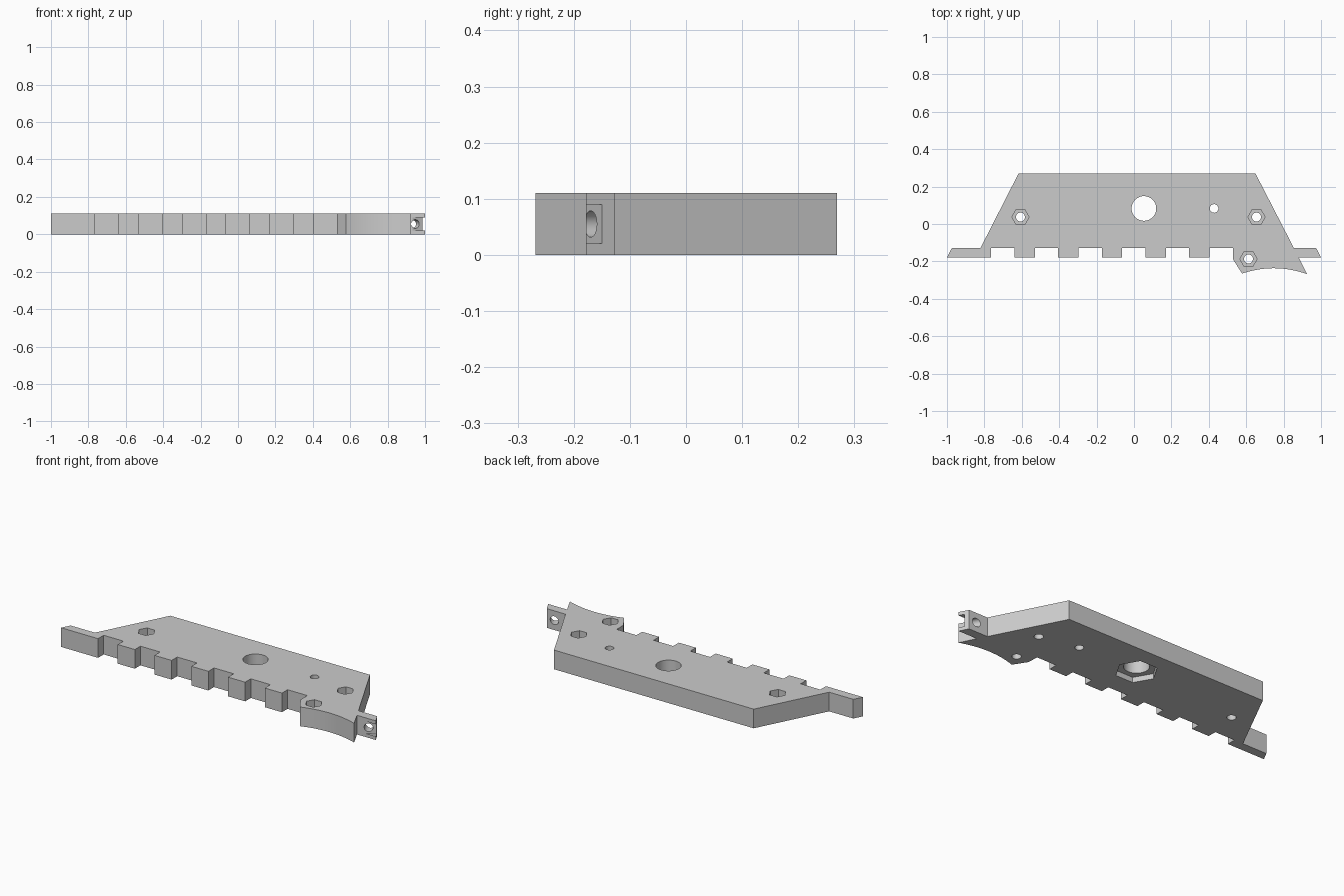
import bpy, bmesh, math
from mathutils import Matrix, Vector

if "Cube" in bpy.data.objects:
    bpy.data.objects.remove(bpy.data.objects["Cube"], do_unlink=True)

HEIGHT = 0.11
FRONT, NOTCH = -0.178, -0.127

grey = bpy.data.materials.new("light_grey")
grey.use_nodes = True
colour = (0.6, 0.6, 0.6, 1)
grey.diffuse_color = colour
grey.node_tree.nodes["Principled BSDF"].inputs["Base Color"].default_value = colour


def prism(name, outline, low, high, matrix=Matrix()):
    """Extrude a closed 2D outline along local z."""
    bm = bmesh.new()
    face = bm.faces.new([bm.verts.new((x, y, low)) for x, y in outline])
    top = bmesh.ops.extrude_face_region(bm, geom=[face])["geom"]
    bmesh.ops.translate(bm, vec=(0, 0, high - low),
                        verts=[v for v in top if isinstance(v, bmesh.types.BMVert)])
    bm.transform(matrix)
    bmesh.ops.recalc_face_normals(bm, faces=bm.faces)
    mesh = bpy.data.meshes.new(name)
    bm.to_mesh(mesh)
    bm.free()
    mesh.materials.append(grey)
    obj = bpy.data.objects.new(name, mesh)
    bpy.context.collection.objects.link(obj)
    return obj


def ring(radius, sides, x=0, y=0):
    return [(x + radius * math.cos(math.tau * i / sides),
             y + radius * math.sin(math.tau * i / sides)) for i in range(sides)]


# Plate outline: sloped back, end tabs, toothed front edge, curved foot
outline = [(-0.973, NOTCH), (-1, FRONT)]
for i in range(6):
    start = -0.764 + 0.2335 * i
    end = start + 0.125
    outline += [(start, FRONT), (start, NOTCH), (end, NOTCH)]
    if i < 5:
        outline.append((end, FRONT))
outline.append((0.53, -0.19))
for i in range(25):
    t = i / 24
    outline.append((0.578 + 0.347 * t, -0.265 - 0.003 * t + 0.12 * t * (1 - t)))
outline += [(0.88, FRONT), (1, FRONT), (0.973, NOTCH), (0.854, NOTCH),
            (0.65, 0.269), (-0.618, 0.269), (-0.82, NOTCH)]
plate = prism("mounting_plate", outline, 0, HEIGHT)

cutters = []


def cut(*args):
    cutters.append(prism("cutter", *args))


# Bolt holes with hexagonal pockets in the top
for x, y in [(-0.607, 0.037), (0.655, 0.037), (0.612, -0.187)]:
    cut(ring(0.024, 32, x, y), -0.1, 0.2)
    cut(ring(0.046, 6, x, y), 0.05, 0.2)

# Large centre hole with a hexagonal pocket underneath, and a small pin hole
cut(ring(0.066, 48, 0.053, 0.083), -0.1, 0.2)
cut(ring(0.11, 6, 0.053, 0.083), -0.1, 0.03)
cut(ring(0.023, 32, 0.428, 0.083), -0.1, 0.2)

# Angled screw holes in the end tabs: round seat on one, open nut slot on the other
nut_slot = [(-0.04, 0), (-0.02, -0.035), (0.1, -0.035), (0.1, 0.035), (-0.02, 0.035)]
for side, x, y, seat in [(-1, -0.93, -0.164, ring(0.05, 40)), (1, 0.948, -0.17, nut_slot)]:
    axis = Vector((-side * 0.47, 0.88, 0)).normalized()
    outward = Vector((side * axis.y, -side * axis.x, 0))
    frame = Matrix((outward, axis.cross(outward), axis)).transposed().to_4x4()
    frame.translation = (x, y, HEIGHT / 2)
    cut(ring(0.0235, 32), -0.08, 0.1, frame)
    cut(seat, -0.12, 0, frame)

# Apply the cuts and remove the cutters
bpy.context.view_layer.objects.active = plate
plate.select_set(True)
for cutter in cutters:
    cutter.hide_render = True
    mod = plate.modifiers.new("cut", "BOOLEAN")
    mod.operation = "DIFFERENCE"
    mod.solver = "EXACT"
    mod.object = cutter
    bpy.ops.object.modifier_apply(modifier=mod.name)
    bpy.data.objects.remove(cutter, do_unlink=True)

bpy.ops.object.shade_smooth_by_angle(angle=math.radians(25))
